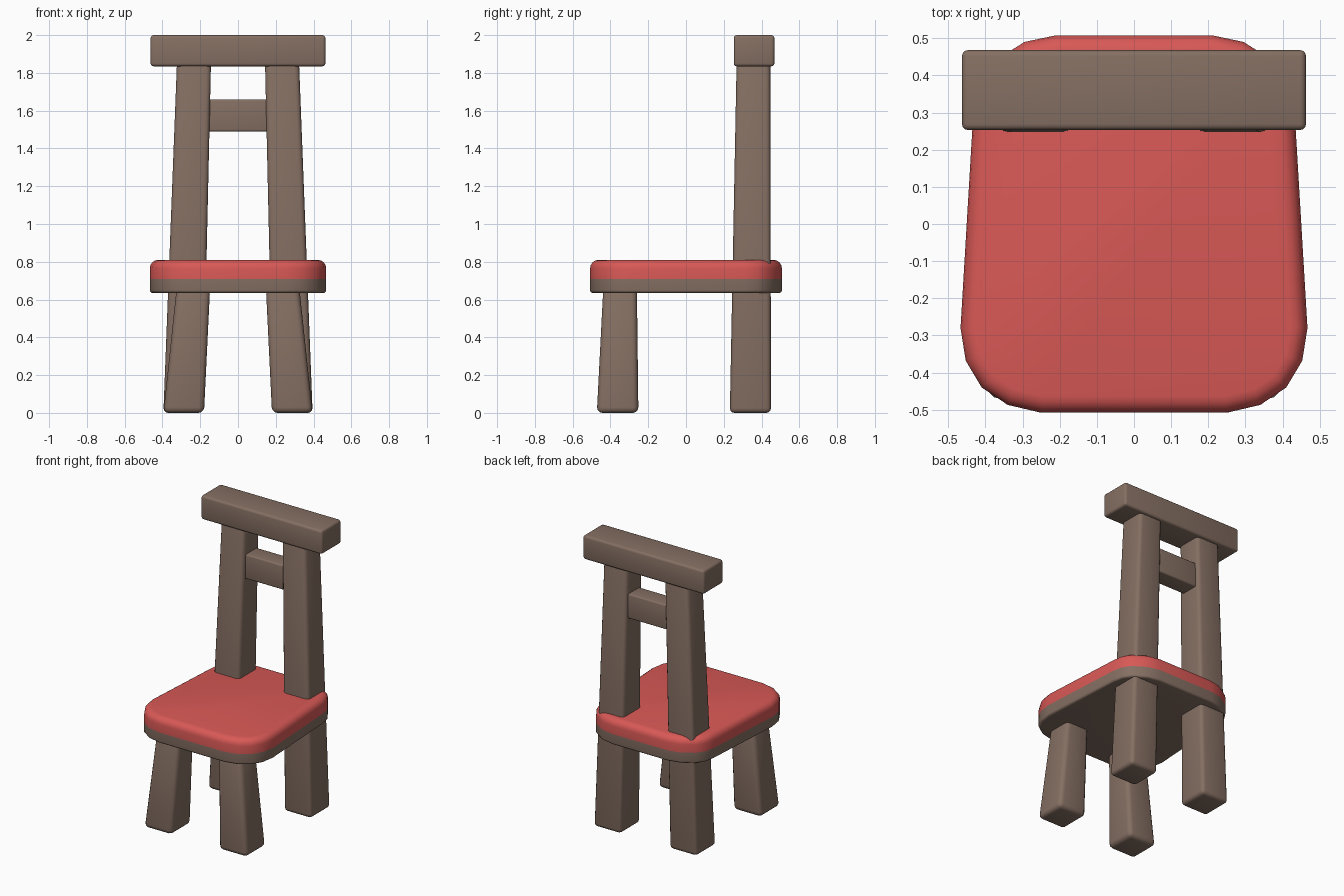
import bpy, bmesh, math

if "Cube" in bpy.data.objects:
    bpy.data.objects.remove(bpy.data.objects["Cube"])


def material(name, rgb):
    m = bpy.data.materials.new(name)
    m.diffuse_color = (*rgb, 1)
    m.use_nodes = True
    m.node_tree.nodes["Principled BSDF"].inputs["Base Color"].default_value = m.diffuse_color
    return m


WOOD = material("brown wood", (0.235, 0.160, 0.124))
RED = material("red cushion", (0.69, 0.10, 0.093))


def finish(bm, name, mat):
    bmesh.ops.recalc_face_normals(bm, faces=bm.faces)
    mesh = bpy.data.meshes.new(name)
    bm.to_mesh(mesh)
    bm.free()
    ob = bpy.data.objects.new(name, mesh)
    bpy.context.collection.objects.link(ob)
    mesh.materials.append(mat)
    bpy.ops.object.select_all(action='DESELECT')
    ob.select_set(True)
    bpy.context.view_layer.objects.active = ob
    bpy.ops.object.shade_smooth_by_angle(angle=math.radians(35))
    return ob


def beam(name, low, high, z0, z1, bevel, side=1):
    """Tapered bar: low and high are (x0, x1, y0, y1) at heights z0 and z1."""
    bm = bmesh.new()
    bmesh.ops.create_cube(bm, size=1)
    for v in bm.verts:
        r, z = (high, z1) if v.co.z > 0 else (low, z0)
        v.co = (side * (r[1] if v.co.x > 0 else r[0]),
                r[3] if v.co.y > 0 else r[2], z)
    bmesh.ops.recalc_face_normals(bm, faces=bm.faces)
    bmesh.ops.bevel(bm, geom=bm.edges[:], offset=bevel, segments=3,
                    profile=0.5, affect='EDGES')
    return finish(bm, name, WOOD)


# Seat outline, right half from front to back
half = [(0.25, -0.508), (0.34, -0.487), (0.41, -0.44), (0.453, -0.368),
        (0.467, -0.28), (0.432, 0.31), (0.419, 0.38), (0.382, 0.435),
        (0.295, 0.49), (0.21, 0.508)]
outline = half + [(-x, y) for x, y in reversed(half)]


def slab(name, z0, z1, z_round, bevel, mat):
    """Extruded seat outline with the rim at z_round rounded over."""
    bm = bmesh.new()
    face = bm.faces.new([bm.verts.new((x, y, z0)) for x, y in outline])
    res = bmesh.ops.extrude_face_region(bm, geom=[face], use_keep_orig=True)
    for v in res["geom"]:
        if isinstance(v, bmesh.types.BMVert):
            v.co.z = z1
    bmesh.ops.recalc_face_normals(bm, faces=bm.faces)
    rim = [e for e in bm.edges
           if all(abs(v.co.z - z_round) < 1e-5 for v in e.verts)]
    bmesh.ops.bevel(bm, geom=rim, offset=bevel, segments=4,
                    profile=0.5, affect='EDGES')
    return finish(bm, name, mat)


# Seat board and cushion
slab("seat_board", 0.635, 0.71, 0.635, 0.015, WOOD)
slab("seat_cushion", 0.71, 0.81, 0.81, 0.045, RED)

# Splayed front legs and tall back posts
for side, label in ((1, "right"), (-1, "left")):
    beam("front_leg_" + label, (0.18, 0.395, -0.472, -0.252),
         (0.148, 0.325, -0.438, -0.26), 0, 0.66, 0.03, side)
    beam("back_post_" + label, (0.185, 0.395, 0.232, 0.45),
         (0.143, 0.323, 0.268, 0.446), 0, 1.86, 0.025, side)

# Backrest rails
top = (-0.463, 0.463, 0.253, 0.468)
beam("top_rail", top, top, 1.835, 2.0, 0.016)
cross = (-0.2, 0.2, 0.295, 0.42)
beam("cross_rail", cross, cross, 1.49, 1.66, 0.01)
